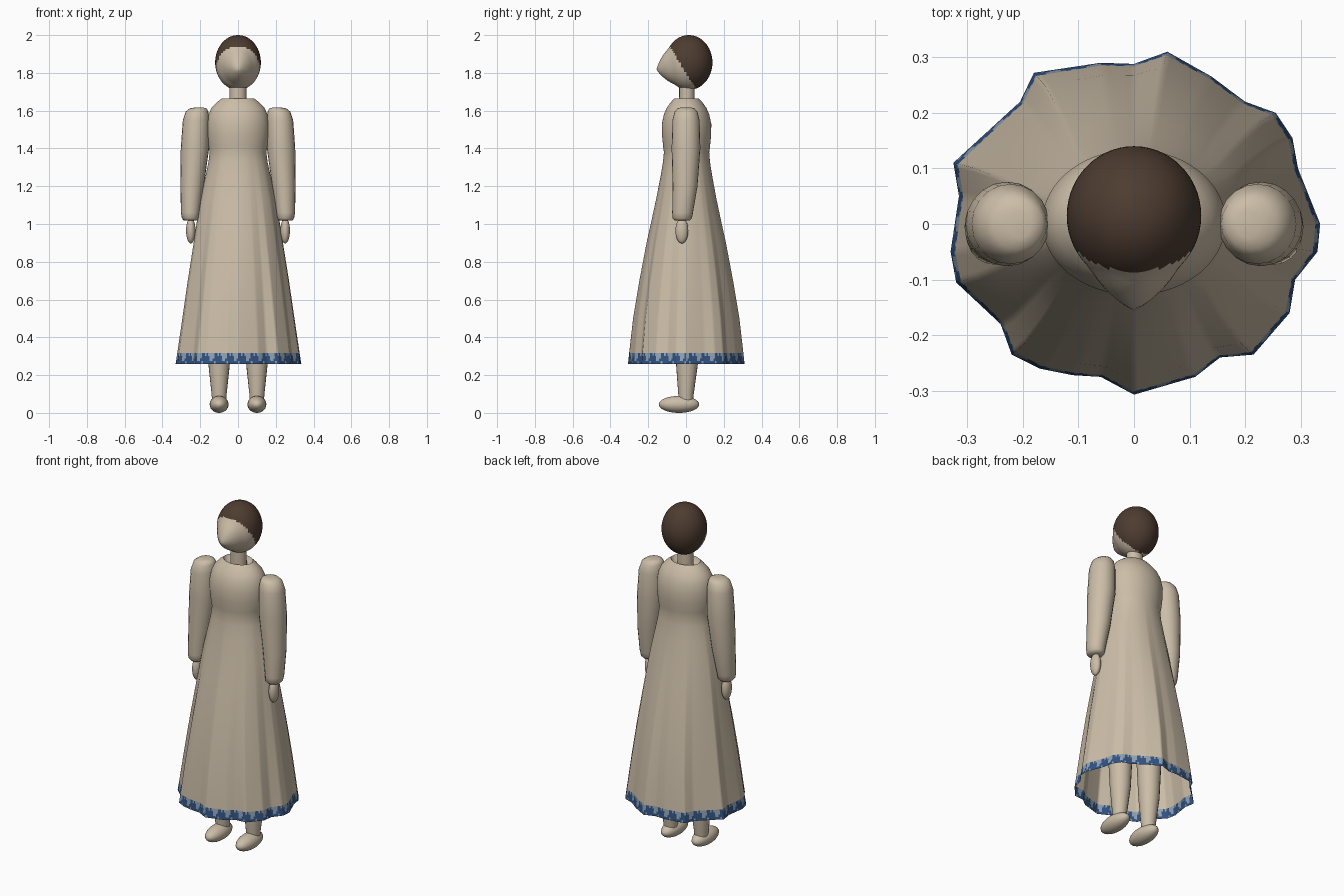
import bpy, bmesh, math
from mathutils import Vector

cube = bpy.data.objects.get("Cube")
if cube:
    bpy.data.objects.remove(cube)


def material(name, rgb):
    m = bpy.data.materials.new(name)
    m.use_nodes = True
    m.diffuse_color = (*rgb, 1)
    bsdf = m.node_tree.nodes["Principled BSDF"]
    bsdf.inputs["Base Color"].default_value = (*rgb, 1)
    bsdf.inputs["Roughness"].default_value = 0.8
    return m


beige = material("warm beige", (0.60, 0.51, 0.39))
brown = material("dark brown", (0.075, 0.045, 0.03))
dark_blue = material("dark blue", (0.03, 0.085, 0.22))
light_blue = material("pale grey blue", (0.28, 0.36, 0.46))


def finish(bm, name, mats, angle=60, flip_check=True):
    if flip_check:
        bmesh.ops.recalc_face_normals(bm, faces=bm.faces)
    mesh = bpy.data.meshes.new(name)
    bm.to_mesh(mesh)
    bm.free()
    for m in mats:
        mesh.materials.append(m)
    ob = bpy.data.objects.new(name, mesh)
    bpy.context.collection.objects.link(ob)
    bpy.ops.object.select_all(action="DESELECT")
    ob.select_set(True)
    bpy.context.view_layer.objects.active = ob
    bpy.ops.object.shade_smooth_by_angle(angle=math.radians(angle))
    return ob


def skin(bm, rings):
    """Bridge rings of points; return the faces row by row."""
    rows = [[bm.verts.new(p) for p in ring] for ring in rings]
    n = len(rows[0])
    return [[bm.faces.new((a[i], a[(i + 1) % n], b[(i + 1) % n], b[i]))
             for i in range(n)] for a, b in zip(rows, rows[1:])], rows


def ellipse(cx, cy, z, rx, ry, n=20):
    return [(cx + rx * math.cos(math.tau * i / n),
             cy + ry * math.sin(math.tau * i / n), z) for i in range(n)]


def loft(name, sections):
    bm = bmesh.new()
    _, rows = skin(bm, [ellipse(*s) for s in sections])
    bm.faces.new(rows[0])
    bm.faces.new(rows[-1])
    return finish(bm, name, [beige])


def ellipsoid(name, centre, radii, u=24, v=16):
    bm = bmesh.new()
    bmesh.ops.create_uvsphere(bm, u_segments=u, v_segments=v, radius=1)
    for vert in bm.verts:
        vert.co = Vector(c + r * k for c, r, k in zip(centre, radii, vert.co))
    return finish(bm, name, [beige])


# Dress: wavy hem outline that fades into an ellipse at the waist
HEM = [(.335, 0), (.295, .1), (.285, .155), (.255, .2), (.2, .22), (.14, .265),
       (.06, .31), (0, .288), (-.06, .29), (-.18, .272), (-.205, .22),
       (-.325, .11), (-.315, .05), (-.33, -.05), (-.32, -.105), (-.24, -.18),
       (-.22, -.235), (-.17, -.26), (-.11, -.272), (-.06, -.275), (0, -.307),
       (.11, -.275), (.155, -.24), (.215, -.235), (.28, -.16), (.29, -.1),
       (.33, -.05)]
HEM_RX, HEM_RY, HEM_Z, WAIST_Z = 0.325, 0.295, 0.26, 1.38
outline = []
for p, q in zip(HEM, HEM[1:] + HEM[:1]):
    a, b = Vector(p), Vector(q)
    steps = max(2, round((b - a).length / 0.009))
    outline += [a.lerp(b, i / steps) for i in range(steps)]

BAND = [HEM_Z + 0.014 * i for i in range(5)]
# height, half width, half depth
PROFILE = [(z, HEM_RX - 0.14 * (z - HEM_Z), HEM_RY - 0.09 * (z - HEM_Z)) for z in BAND]
PROFILE += [(.5, .292, .272), (.7, .265, .242), (.9, .235, .207), (1.02, .217, .182),
            (1.127, .2, .16), (1.25, .173, .137), (1.33, .156, .124),
            (1.38, .15, .12), (1.41, .156, .124), (1.47, .163, .13),
            (1.53, .165, .131), (1.58, .156, .12), (1.615, .14, .105),
            (1.645, .112, .083), (1.665, .085, .065), (1.64, .07, .055),
            (1.63, .04, .04)]


def dress_ring(z, rx, ry):
    wave = max(0, (WAIST_Z - z) / (WAIST_Z - HEM_Z))
    ring = []
    for p in outline:
        u = Vector((p.x / HEM_RX, p.y / HEM_RY))
        u = u.normalized().lerp(u, wave)
        ring.append((u.x * rx, u.y * ry + 0.003 * (1 - wave), z))
    return ring


# Hem border: repeated blossom motif, listed from the bottom row up
MOTIF = ["##.#####", ".######.", "..#####.", "..##.#.."]
bm = bmesh.new()
rows, _ = skin(bm, [dress_ring(*s) for s in PROFILE])
for motif, row in zip(MOTIF, rows):
    for i, face in enumerate(row):
        face.material_index = 1 if motif[i % len(motif)] == "#" else 2
finish(bm, "dress", [beige, dark_blue, light_blue], flip_check=False)

# Head with a pointed nose; hair coloured behind a slanted hairline
bm = bmesh.new()
bmesh.ops.create_uvsphere(bm, u_segments=56, v_segments=36, radius=1)
nose = Vector((0, -1, -0.2)).normalized()
for v in bm.verts:
    pull = max(0, 1 - v.co.angle(nose) / 0.75)
    v.co = Vector((v.co.x * 0.121, v.co.y * 0.125 + 0.015, v.co.z * 0.145 + 1.855))
    v.co += nose * 0.05 * pull
for f in bm.faces:
    c = f.calc_center_median()
    f.material_index = int(c.z > 1.8 - 1.64 * c.y)
finish(bm, "head_and_hair", [beige, brown])

# Neck
loft("neck", [(0, .005, 1.6, .046, .042), (0, .005, 1.68, .045, .041),
              (0, .005, 1.78, .045, .041)])

# Sleeves, hands, legs and feet on both sides
SLEEVE = [(.205, 0, 1.617, .02, .025), (.21, 0, 1.612, .045, .045),
          (.217, 0, 1.595, .06, .06), (.222, 0, 1.55, .07, .072),
          (.228, 0, 1.4, .075, .076), (.243, -.005, 1.2, .062, .066),
          (.252, -.018, 1.06, .05, .055), (.251, -.02, 1.03, .046, .051),
          (.251, -.02, 1.018, .035, .04)]
LEG = [(.1, 0, .05, .036, .036), (.1, 0, .1, .04, .041), (.1, .005, .25, .056, .057),
       (.1, .005, .5, .068, .068), (.1, .005, .85, .07, .07)]
for side, s in (("left", 1), ("right", -1)):
    for part, sections in (("sleeve", SLEEVE), ("leg", LEG)):
        loft(f"{side}_{part}", [(s * x, *rest) for x, *rest in sections])
    ellipsoid(f"{side}_hand", (s * .25, -.022, .965), (.025, .034, .068))
    ellipsoid(f"{side}_foot", (s * .1, -.037, .045), (.05, .107, .045))
